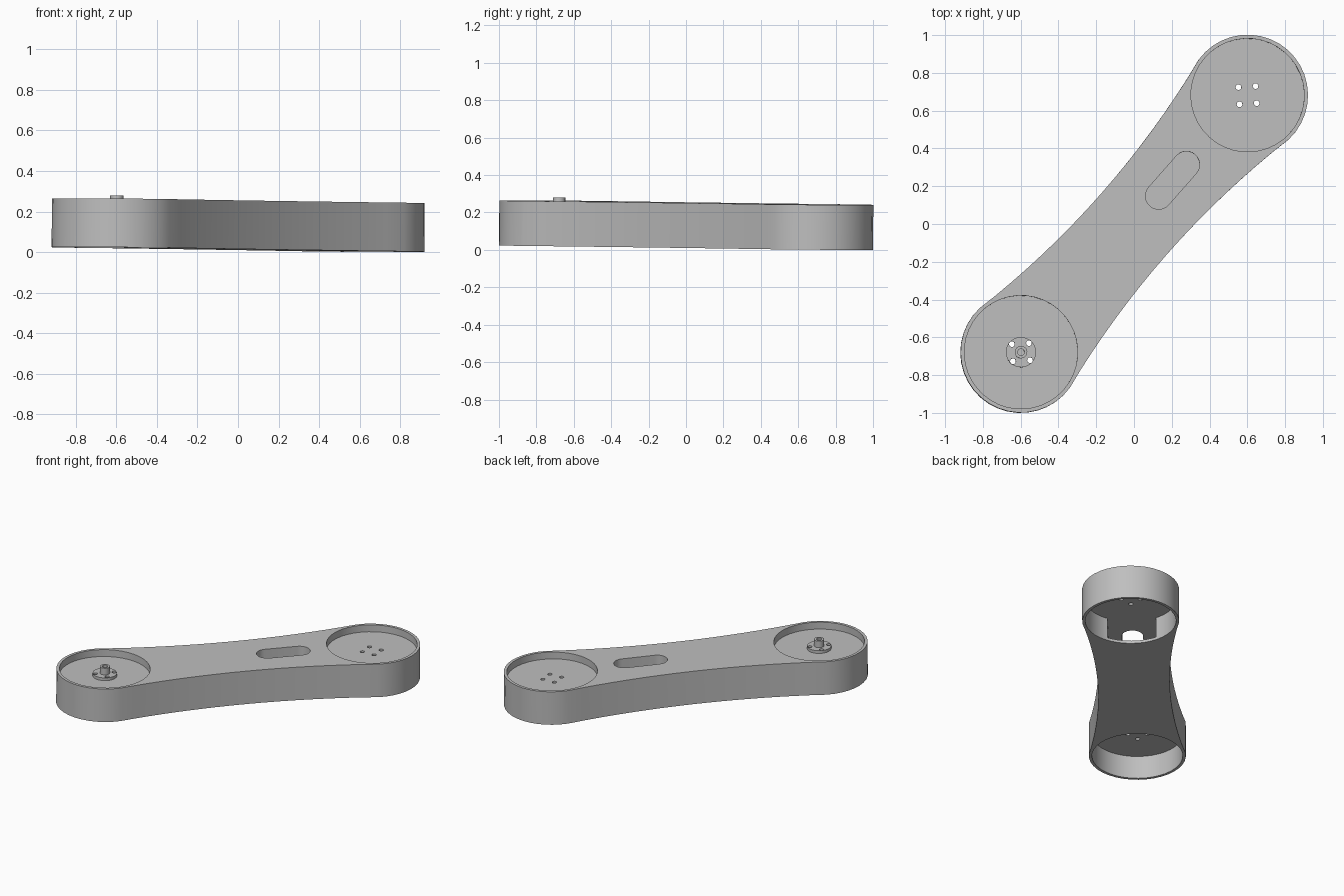
import bpy, bmesh, math
from mathutils import Matrix

if "Cube" in bpy.data.objects:
    bpy.data.objects.remove(bpy.data.objects["Cube"], do_unlink=True)

HEIGHT, REACH = 0.24, 0.907        # body height, distance from middle to each end
OUTER, INNER = 0.32, 0.30          # end boss and pocket radii
FLOOR, CEILING, BASE = 0.19, 0.165, 0.02

grey = bpy.data.materials.new("light_grey")
grey.use_nodes = True
grey.diffuse_color = (0.52, 0.52, 0.52, 1)
grey.node_tree.nodes["Principled BSDF"].inputs["Base Color"].default_value = grey.diffuse_color


def arc(cx, cy, r, start, end, n):
    """Points along an arc, both ends included, angles in radians."""
    return [(cx + r * math.cos(start + (end - start) * i / n),
             cy + r * math.sin(start + (end - start) * i / n)) for i in range(n + 1)]


def circle(cx, cy, r, n):
    return arc(cx, cy, r, 0, 2 * math.pi, n)[:-1]


def prism(name, outline, z0, z1):
    """Extrude a flat counter-clockwise outline from z0 to z1."""
    bm = bmesh.new()
    face = bm.faces.new([bm.verts.new((x, y, z0)) for x, y in outline])
    top = bmesh.ops.extrude_face_region(bm, geom=[face])["geom"]
    verts = [g for g in top if isinstance(g, bmesh.types.BMVert)]
    bmesh.ops.translate(bm, verts=verts, vec=(0, 0, z1 - z0))
    bmesh.ops.recalc_face_normals(bm, faces=bm.faces)
    mesh = bpy.data.meshes.new(name)
    bm.to_mesh(mesh)
    bm.free()
    mesh.materials.append(grey)
    obj = bpy.data.objects.new(name, mesh)
    bpy.context.collection.objects.link(obj)
    return obj


def combine(obj, tool, operation="DIFFERENCE"):
    """Apply a boolean and discard the tool."""
    mod = obj.modifiers.new("cut", "BOOLEAN")
    mod.object, mod.operation, mod.solver = tool, operation, "EXACT"
    bpy.context.view_layer.objects.active = obj
    bpy.ops.object.modifier_apply(modifier=mod.name)
    bpy.data.objects.remove(tool, do_unlink=True)


def bolt_holes(obj, cx):
    for i in range(4):
        a = i * math.pi / 2
        hole = circle(cx + 0.064 * math.cos(a), 0.064 * math.sin(a), 0.015, 16)
        combine(obj, prism("hole_cutter", hole, 0.1, 0.3))


# Waisted arm outline: two round ends joined by shallow concave sides
steps = 16
us = [0.88 * (1 - 2 * i / steps) for i in range(1, steps)]
upper = [(u, 0.237 + 0.081 * (u / 0.88) ** 2) for u in us]
lower = [(-u, -v) for u, v in upper]
turn = math.radians(95.4)
outline = (arc(REACH, 0, OUTER, -turn, turn, 20) + upper
           + arc(-REACH, 0, OUTER, math.pi - turn, math.pi + turn, 20) + lower)
arm = prism("arm_body", outline, 0, HEIGHT)

# Round pockets above and below each end, leaving a thin floor between
for side in (-1, 1):
    ring = circle(side * REACH, 0, INNER, 40)
    combine(arm, prism("top_pocket_cutter", ring, FLOOR, 0.4))
    combine(arm, prism("bottom_pocket_cutter", ring, -0.1, CEILING))

# Hollow channel linking the lower pockets
channel = [(-0.8, -0.16), (0.8, -0.16), (0.8, 0.16), (-0.8, 0.16)]
combine(arm, prism("channel_cutter", channel, BASE, CEILING))

# Rounded slot through the top into the channel
half = math.pi / 2
slot = arc(0.417, 0, 0.07, -half, half, 12) + arc(0.195, 0, 0.07, half, 3 * half, 12)
combine(arm, prism("slot_cutter", slot, 0.1, 0.4))
for side in (-1, 1):
    bolt_holes(arm, side * REACH)

# Hub flange with its hollow shaft
hub = prism("hub_flange", circle(-REACH, 0, 0.08, 32), FLOOR, FLOOR + 0.02)
bolt_holes(hub, -REACH)
shaft = prism("hub_shaft", circle(-REACH, 0, 0.033, 24), FLOOR + 0.02, 0.258)
combine(shaft, prism("bore_cutter", circle(-REACH, 0, 0.018, 16), 0.235, 0.3))

# Turn diagonally with a slight downward tilt, then smooth the round walls
place = (Matrix.Translation((0, 0, 0.0125)) @ Matrix.Rotation(math.radians(48.6), 4, "Z")
         @ Matrix.Rotation(0.0102, 4, "Y"))
for obj in (arm, hub, shaft):
    obj.data.transform(place)
    bpy.ops.object.select_all(action="DESELECT")
    obj.select_set(True)
    bpy.context.view_layer.objects.active = obj
    bpy.ops.object.shade_smooth_by_angle(angle=math.radians(30))
